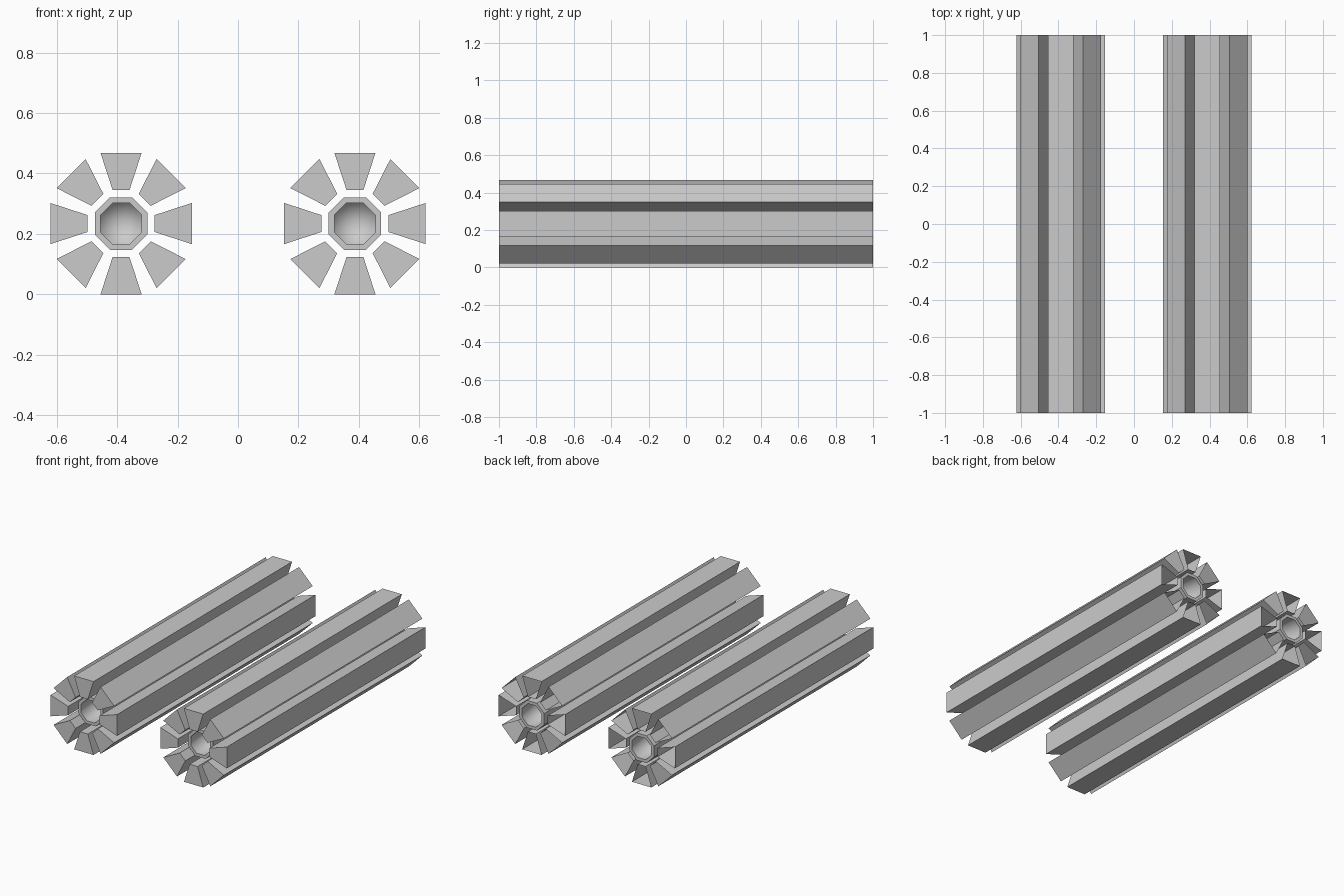
import bpy, bmesh, math
from mathutils import Matrix

cube = bpy.data.objects.get("Cube")
if cube:
    bpy.data.objects.remove(cube, do_unlink=True)

AXIS_X, AXIS_Z = 0.387, 0.234      # bundle axis position
FRONT, BACK = -1.0, 1.0

grey = bpy.data.materials.new("plain grey")
grey.use_nodes = True
colour = (0.6, 0.6, 0.6, 1)
grey.diffuse_color = colour
grey.node_tree.nodes["Principled BSDF"].inputs["Base Color"].default_value = colour


def add_object(name, bm, x):
    mesh = bpy.data.meshes.new(name)
    bm.to_mesh(mesh)
    bm.free()
    mesh.materials.append(grey)
    obj = bpy.data.objects.new(name, mesh)
    obj.location = (x, 0, AXIS_Z)
    bpy.context.collection.objects.link(obj)
    return obj


def ring(bm, points, y):
    return [bm.verts.new((px, y, pz)) for px, pz in points]


def bridge(bm, a, b, smooth=False):
    n = len(a)
    for i in range(n):
        j = (i + 1) % n
        bm.faces.new((a[i], a[j], b[j], b[i])).smooth = smooth


def octagon(apothem):
    r = apothem / math.cos(math.pi / 8)
    return [(r * math.cos(math.pi / 8 + k * math.pi / 4),
             r * math.sin(math.pi / 8 + k * math.pi / 4)) for k in range(8)]


# Wedge bar: tapered section, closed at the front and open at the back
def wedge_bar(name, x, angle):
    section = [(-0.028, 0.111), (0.028, 0.111), (0.068, 0.234), (-0.068, 0.234)]
    bm = bmesh.new()
    front, back = ring(bm, section, FRONT), ring(bm, section, BACK)
    bridge(bm, front, back)
    bm.faces.new(front)
    bmesh.ops.recalc_face_normals(bm, faces=bm.faces[:])
    # the recalculation is unreliable on open shells, so point walls outwards
    centre_z = 0.18
    for f in bm.faces:
        c = f.calc_center_median()
        out = f.normal.x * c.x + f.normal.z * (c.z - centre_z)
        if abs(f.normal.y) > 0.5:
            out = -f.normal.y
        if out < 0:
            f.normal_flip()
    bm.transform(Matrix.Rotation(angle, 4, 'Y'))
    add_object(name, bm, x)


# Core tube: octagonal, with a blind smooth bore in each end
def core_tube(name, x):
    bm = bmesh.new()
    y0, y1, depth = FRONT + 0.07, BACK, 0.3
    outer, inner = octagon(0.087), octagon(0.068)
    shell = []
    for y, inward in ((y0, depth), (y1, -depth)):
        rim, lip = ring(bm, outer, y), ring(bm, inner, y)
        floor = ring(bm, inner, y + inward)
        bridge(bm, rim, lip)
        bridge(bm, lip, floor, smooth=True)
        centre = bm.verts.new((0, y + inward, 0))
        for i in range(8):
            bm.faces.new((floor[i], floor[(i + 1) % 8], centre)).smooth = True
        for i in range(8):
            bm.edges.get((lip[i], lip[(i + 1) % 8])).smooth = False
        shell.append(rim)
    bridge(bm, *shell)
    bmesh.ops.recalc_face_normals(bm, faces=bm.faces[:])
    add_object(name, bm, x)


# Two matching bundles, each eight bars around a core
for side, x in (("left", AXIS_X), ("right", -AXIS_X)):
    core_tube(f"{side}_core_tube", x)
    for k in range(8):
        wedge_bar(f"{side}_wedge_bar_{k + 1}", x, k * math.pi / 4)
